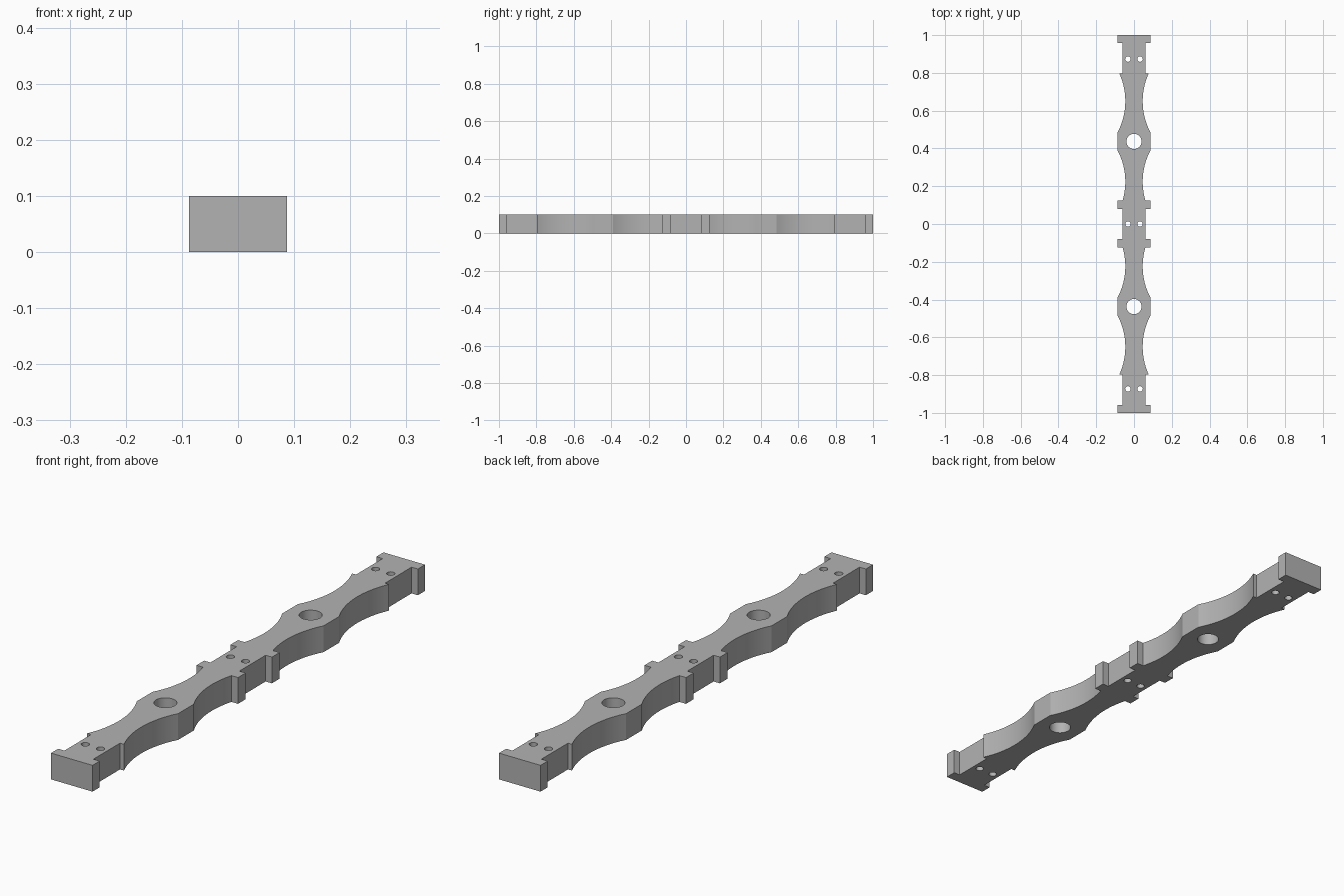
import bpy
import bmesh
from math import cos, sin, sqrt, tau

cube = bpy.data.objects.get("Cube")
if cube:
    bpy.data.objects.remove(cube)

HEIGHT = 0.1
FLANGE, NECK, WAIST = 0.0875, 0.061, 0.046   # half widths along the bar
RADIUS = 0.355                               # radius of the side scallops
HUB_Y, SCALLOP = 0.437, 0.213                # hub centre, scallop offset from it

grey = bpy.data.materials.new("plain grey")
grey.use_nodes = True
colour = (0.45, 0.45, 0.45, 1)
grey.diffuse_color = colour
grey.node_tree.nodes["Principled BSDF"].inputs["Base Color"].default_value = colour


def scallop(centre, start, end, steps=16):
    """Concave arc along the side, as (half width, y) points."""
    points = []
    for i in range(steps + 1):
        y = start + (end - start) * i / steps
        points.append((WAIST + RADIUS - sqrt(RADIUS**2 - (y - centre)**2), y))
    return points


def circle(x, y, r, steps):
    return [(x + r * cos(tau * i / steps), y + r * sin(tau * i / steps))
            for i in range(steps)]


# Quarter outline from the middle to the end, then mirrored both ways
quarter = [(NECK, 0.079), (FLANGE, 0.079), (FLANGE, 0.125)]
quarter += scallop(HUB_Y - SCALLOP, 0.125, HUB_Y - 0.047)
quarter += scallop(HUB_Y + SCALLOP, HUB_Y + 0.047, 0.797)
quarter += [(NECK, 0.797), (NECK, 0.957), (FLANGE, 0.957), (FLANGE, 1)]
side = [(x, -y) for x, y in reversed(quarter)] + quarter
outline = side + [(-x, y) for x, y in reversed(side)]

# Large hub holes and pairs of small pin holes
loops = [outline]
loops += [circle(0, s * HUB_Y, 0.04, 40) for s in (-1, 1)]
loops += [circle(x, y, 0.0145, 20) for x in (-0.032, 0.032)
          for y in (-0.873, 0, 0.873)]

# Filled flat profile, extruded to the bar's thickness
profile = bpy.data.curves.new("bar_profile", "CURVE")
profile.dimensions = "2D"
profile.fill_mode = "BOTH"
profile.extrude = HEIGHT / 2
for loop in loops:
    spline = profile.splines.new("POLY")
    spline.points.add(len(loop) - 1)
    for point, (x, y) in zip(spline.points, loop):
        point.co = (x, y, 0, 1)
    spline.use_cyclic_u = True

bar = bpy.data.objects.new("scalloped_bar", profile)
bpy.context.collection.objects.link(bar)
bpy.ops.object.select_all(action="DESELECT")
bar.select_set(True)
bpy.context.view_layer.objects.active = bar
bpy.ops.object.convert(target="MESH")
bar = bpy.context.object

# Weld caps to walls and stand the bar on the ground
bm = bmesh.new()
bm.from_mesh(bar.data)
bmesh.ops.remove_doubles(bm, verts=bm.verts, dist=0.0001)
bmesh.ops.recalc_face_normals(bm, faces=bm.faces)
bmesh.ops.translate(bm, verts=bm.verts, vec=(0, 0, HEIGHT / 2))
bm.to_mesh(bar.data)
bm.free()
bar.data.materials.clear()
bar.data.materials.append(grey)
bpy.ops.object.shade_smooth_by_angle(angle=0.35)
